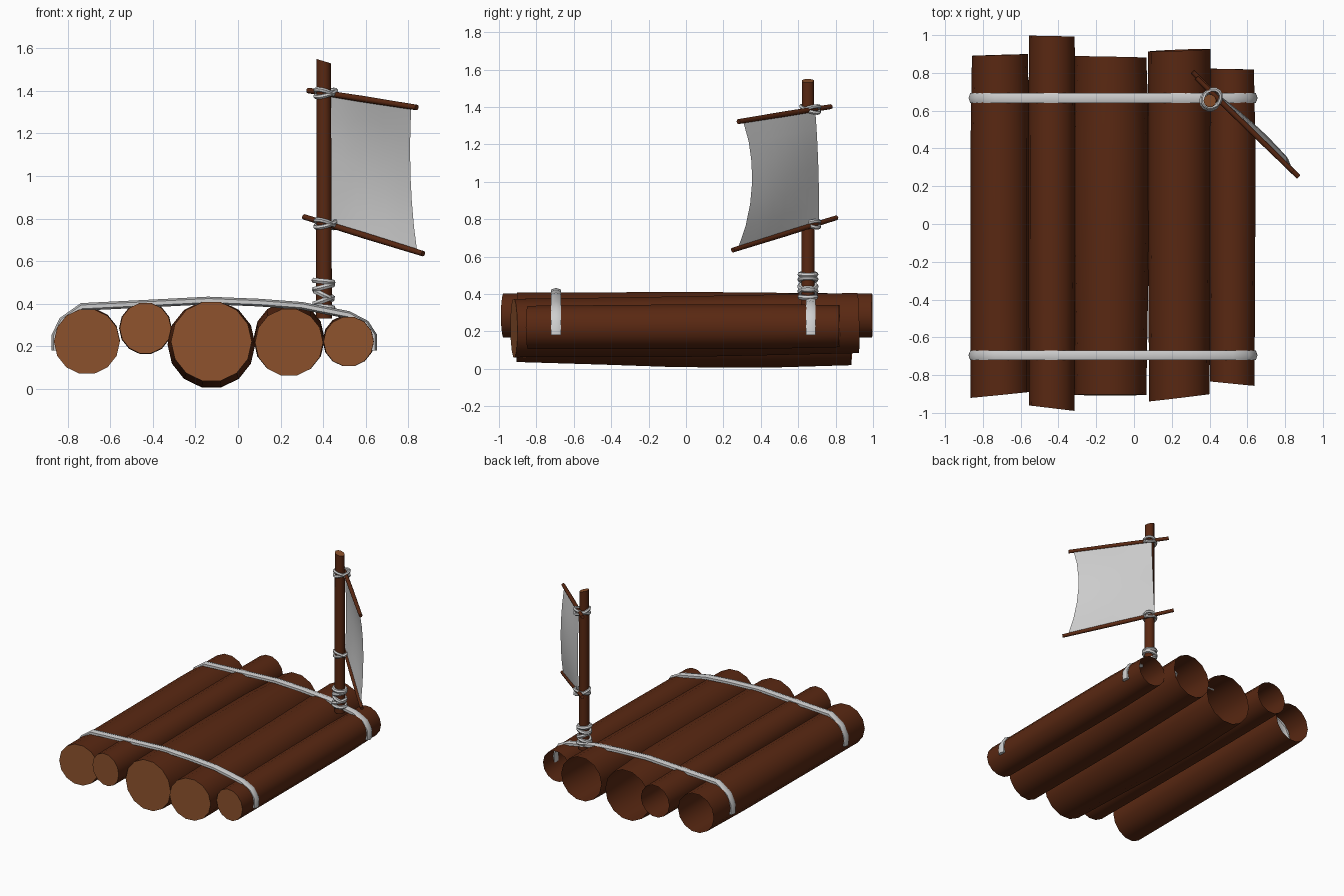
import bpy, bmesh, math
from mathutils import Vector, Matrix

if "Cube" in bpy.data.objects:
    bpy.data.objects.remove(bpy.data.objects["Cube"])


def material(name, rgb):
    m = bpy.data.materials.new(name)
    m.diffuse_color = (*rgb, 1)
    m.use_nodes = True
    m.node_tree.nodes["Principled BSDF"].inputs["Base Color"].default_value = m.diffuse_color
    return m


BARK = material("bark brown", (0.10, 0.021, 0.006))
WOOD = material("cut wood", (0.27, 0.085, 0.026))
ROPE = material("rope grey", (0.62, 0.62, 0.62))
SAIL = material("sail cloth", (0.60, 0.60, 0.60))


def finish(bm, name, mats):
    me = bpy.data.meshes.new(name)
    bm.to_mesh(me)
    bm.free()
    for m in mats:
        me.materials.append(m)
    for p in me.polygons:
        p.use_smooth = True
    me.set_sharp_from_angle(angle=math.radians(45))
    ob = bpy.data.objects.new(name, me)
    bpy.context.collection.objects.link(ob)
    return ob


def tube(name, path, radii, sides, ref, mats, flat=1.0, closed=False,
         caps=(True, True), slant=(0, 0)):
    """Sweep a ring along a path; caps use the last material."""
    path = [Vector(p) for p in path]
    ref, n = Vector(ref), len(path)
    if not isinstance(radii, (list, tuple)):
        radii = [radii] * n
    bm = bmesh.new()
    rings = []
    for i, p in enumerate(path):
        a = path[(i - 1) % n] if closed else path[max(i - 1, 0)]
        b = path[(i + 1) % n] if closed else path[min(i + 1, n - 1)]
        t = (b - a).normalized()
        side = t.cross(ref).normalized()
        up = side.cross(t)
        shear = slant[0] if i == 0 else slant[1] if i == n - 1 else 0
        ring = []
        for k in range(sides):
            ang = 2 * math.pi * k / sides
            s = radii[i] * math.cos(ang) * flat
            ring.append(bm.verts.new(p + side * s + up * radii[i] * math.sin(ang) + t * shear * s))
        rings.append(ring)
    for i in range(n if closed else n - 1):
        r, q = rings[i], rings[(i + 1) % n]
        for k in range(sides):
            j = (k + 1) % sides
            bm.faces.new((r[k], r[j], q[j], q[k]))
    if not closed:
        for ring, on in zip((rings[0], rings[-1]), caps):
            if on:
                bm.faces.new(ring).material_index = len(mats) - 1
    bmesh.ops.recalc_face_normals(bm, faces=bm.faces)
    return finish(bm, name, mats)


# Logs: capped at the front, hollow and open at the back
# x, front y, back y, front slant, back slant, (z, radius) at front, middle, back
LOGS = [
    (-0.71, -0.905, 0.895, 0.10, 0.03, (0.222, 0.155), (0.225, 0.155), (0.23, 0.148)),
    (-0.435, -0.975, 0.995, -0.12, -0.02, (0.285, 0.121), (0.285, 0.124), (0.285, 0.121)),
    (-0.125, -0.905, 0.885, 0.0, -0.02, (0.222, 0.190), (0.21, 0.206), (0.205, 0.190)),
    (0.24, -0.92, 0.92, 0.12, 0.04, (0.218, 0.160), (0.225, 0.166), (0.245, 0.165)),
    (0.52, -0.845, 0.82, -0.10, -0.02, (0.222, 0.118), (0.225, 0.122), (0.228, 0.115)),
]
for i, (x, y0, y1, s0, s1, f, m, b) in enumerate(LOGS):
    path = [(x, y0, f[0]), (x, -0.45, (f[0] + m[0]) / 2), (x, -0.05, m[0]),
            (x, 0.45, (m[0] + b[0]) / 2), (x, y1, b[0])]
    radii = [f[1], (f[1] + m[1]) / 2, m[1], m[1], b[1]]
    tube(f"log_{i + 1}", path, radii, 14, (0, 0, 1), [BARK, WOOD],
         caps=(True, False), slant=(s0, s1))

# Ropes laid over the logs
ROPE_PATH = [(-0.858, 0.18), (-0.858, 0.25), (-0.825, 0.32), (-0.735, 0.385),
             (-0.43, 0.4), (-0.14, 0.415), (0.1, 0.405), (0.3, 0.39), (0.52, 0.347),
             (0.60, 0.305), (0.636, 0.25), (0.636, 0.18)]
for name, y in (("front_rope", -0.695), ("back_rope", 0.667)):
    tube(name, [(x, y, z) for x, z in ROPE_PATH], 0.03, 6, (0, 1, 0), [ROPE], flat=0.6)

# Mast with a slanted top
MX, MY = 0.402, 0.652
tube("mast", [(MX + 0.002, MY, 0.33), (MX + 0.002, MY, 0.9), (MX, MY, 1.54)],
     [0.037, 0.036, 0.034], 10, (0, -1, 0), [BARK, WOOD], slant=(0, -0.3))

# Yards (sail spars)
TOP = Vector((0.33, 0.775, 1.402)), Vector((0.84, 0.28, 1.322))
LOW = Vector((0.31, 0.805, 0.808)), Vector((0.87, 0.25, 0.635))
for name, (a, b) in (("upper_yard", TOP), ("lower_yard", LOW)):
    tube(name, [a, a.lerp(b, 0.5), b], [0.013, 0.015, 0.013], 8, (0, 0, 1), [BARK])


# Rope lashings: tilted rings around the mast
def lashing(name, centre, rx, tilt, turn, thick):
    rot = Matrix.Rotation(turn, 3, 'Z') @ Matrix.Rotation(tilt, 3, 'Y')
    pts = [Vector(centre) + rot @ Vector((rx * math.cos(a), 0.043 * math.sin(a), 0))
           for a in (2 * math.pi * k / 14 for k in range(14))]
    tube(name, pts, thick, 6, rot @ Vector((0, 0, 1)), [ROPE], closed=True)


for i, (z, tilt) in enumerate([(0.505, 0.1), (0.478, -0.25), (0.44, 0.45), (0.415, -0.35), (0.385, 0.1)]):
    lashing(f"mast_base_lashing_{i + 1}", (MX, MY, z), 0.043, tilt, 0, 0.014)
for label, z in (("lower", 0.775), ("upper", 1.388)):
    for i, tilt in enumerate((0.35, -0.3)):
        lashing(f"{label}_yard_lashing_{i + 1}", (MX + 0.01, MY + 0.012, z), 0.056,
                tilt, math.pi / 4, 0.011)

# Sail: a single curved sheet hung between the yards
bm = bmesh.new()
NU, NV = 6, 6
grid = []
for j in range(NV + 1):
    v = j / NV
    belly = math.sin(math.pi * v) ** 0.8
    row = []
    for i in range(NU + 1):
        u = i / NU
        t0, t1 = 0.17, 0.95 - 0.075 * belly
        f = t0 + (t1 - t0) * u
        p = LOW[0].lerp(LOW[1], f).lerp(TOP[0].lerp(TOP[1], f), v)
        bulge = 0.03 * belly * math.sin(math.pi * (0.08 + 0.6 * u))
        row.append(bm.verts.new(p + Vector((bulge, bulge, 0)) * 0.9))
    grid.append(row)
for j in range(NV):
    for i in range(NU):
        bm.faces.new((grid[j][i], grid[j][i + 1], grid[j + 1][i + 1], grid[j + 1][i]))
finish(bm, "sail", [SAIL])
